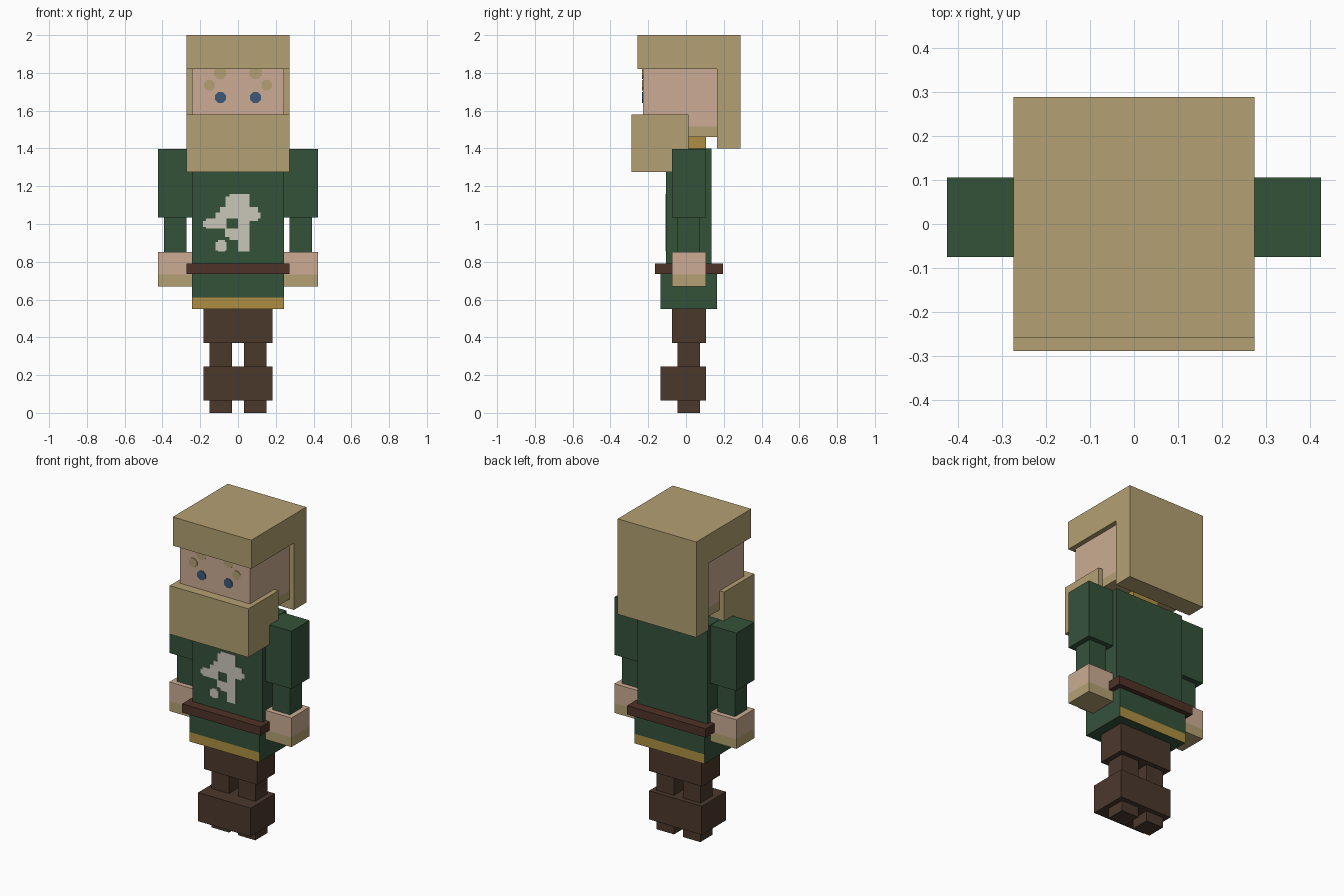
import bpy, bmesh, math
from mathutils import Vector

if "Cube" in bpy.data.objects:
    bpy.data.objects.remove(bpy.data.objects["Cube"])


def material(name, rgb):
    def lin(c):
        c /= 255
        return c / 12.92 if c <= 0.04045 else ((c + 0.055) / 1.055) ** 2.4
    m = bpy.data.materials.new(name)
    m.diffuse_color = (*[lin(c) for c in rgb], 1)
    m.use_nodes = True
    m.node_tree.nodes["Principled BSDF"].inputs["Base Color"].default_value = m.diffuse_color
    return m


HAIR = material("straw_hair", (180, 160, 115))
SKIN = material("skin", (204, 172, 147))
GREEN = material("green_cloth", (52, 82, 58))
GOLD = material("gold_trim", (174, 143, 66))
BELT = material("belt_leather", (78, 50, 40))
BOOT = material("boot_leather", (75, 56, 44))
BONE = material("pale_motif", (202, 198, 186))
BLUE = material("eye_blue", (60, 88, 118))


def finish(name, bm, mats):
    bmesh.ops.recalc_face_normals(bm, faces=bm.faces)
    me = bpy.data.meshes.new(name)
    bm.to_mesh(me)
    bm.free()
    for m in mats:
        me.materials.append(m)
    ob = bpy.data.objects.new(name, me)
    bpy.context.collection.objects.link(ob)
    return ob


def add_box(bm, x, y, z):
    lo, hi = Vector((x[0], y[0], z[0])), Vector((x[1], y[1], z[1]))
    vs = bmesh.ops.create_cube(bm, size=1)["verts"]
    for v in vs:
        v.co = (lo + hi) / 2 + v.co * (hi - lo)


def box(name, x, y, z, mat, band=None, band_mat=None, front_back_only=False):
    """Box with an optional coloured band below height `band`."""
    bm = bmesh.new()
    add_box(bm, x, y, z)
    mats = [mat]
    if band:
        mats.append(band_mat)
        bmesh.ops.bisect_plane(bm, geom=bm.verts[:] + bm.edges[:] + bm.faces[:],
                               plane_co=(0, 0, band), plane_no=(0, 0, 1))
        bm.normal_update()
        for f in bm.faces:
            if f.calc_center_median().z < band and (
                    not front_back_only or abs(f.normal.y) > 0.5):
                f.material_index = 1
    return finish(name, bm, mats)


def pair(name, x, y, z, *args):
    """The same box on both sides of the body."""
    box("right_" + name, (-x[1], -x[0]), y, z, *args)
    box("left_" + name, x, y, z, *args)


def dots(name, cx, cz, r, y, mat):
    """Mirrored pair of thin octagonal plates."""
    bm = bmesh.new()
    for s in (-1, 1):
        ring = [bm.verts.new((s * cx + r * math.cos(a), y, cz + r * math.sin(a)))
                for a in [math.pi / 8 + i * math.pi / 4 for i in range(8)]]
        face = bm.faces.new(ring)
        out = bmesh.ops.extrude_face_region(bm, geom=[face])["geom"]
        for v in out:
            if isinstance(v, bmesh.types.BMVert):
                v.co.y -= 0.004
    finish(name, bm, [mat])


# Head, face and neck
box("head", (-0.243, 0.243), (-0.228, 0.20), (1.46, 1.90), SKIN, 1.515, HAIR)
box("neck", (-0.09, 0.09), (-0.075, 0.105), (1.38, 1.48), GOLD)
dots("eyes", 0.093, 1.67, 0.031, -0.228, BLUE)
dots("outer_brows", 0.151, 1.735, 0.030, -0.228, HAIR)
dots("inner_brows", 0.094, 1.80, 0.035, -0.228, HAIR)

# Hair: fringe and back as one extruded side profile
bm = bmesh.new()
profile = [(-0.258, 1.82), (0.165, 1.82), (0.165, 1.40), (0.288, 1.40),
           (0.288, 2.0), (-0.258, 2.0)]
side = bm.faces.new([bm.verts.new((-0.273, y, z)) for y, z in profile])
for g in bmesh.ops.extrude_face_region(bm, geom=[side])["geom"]:
    if isinstance(g, bmesh.types.BMVert):
        g.co.x = 0.273
finish("hair", bm, [HAIR])

# Beard
box("beard", (-0.273, 0.273), (-0.288, 0.012), (1.275, 1.58), HAIR)

# Tunic, skirt and belt
box("tunic", (-0.243, 0.243), (-0.105, 0.135), (0.70, 1.40), GREEN)
box("skirt", (-0.243, 0.243), (-0.135, 0.165), (0.55, 0.75), GREEN, 0.61, GOLD, True)
box("belt", (-0.273, 0.273), (-0.165, 0.195), (0.735, 0.79), BELT)

# Chest motif built from thin plates
bm = bmesh.new()
for x0, x1, z0, z1 in [(-0.065, 0.06, 1.09, 1.145), (-0.045, 0.06, 1.145, 1.16),
                       (-0.095, 0.10, 1.06, 1.09), (-0.12, 0.12, 1.03, 1.06),
                       (0.0, 0.105, 1.015, 1.09), (-0.17, -0.06, 0.975, 1.03),
                       (-0.185, -0.06, 0.985, 1.015), (0.0, 0.06, 0.855, 1.06),
                       (-0.07, 0.0, 0.93, 0.975), (-0.045, 0.0, 0.915, 0.93),
                       (-0.12, -0.06, 0.86, 0.905), (-0.105, -0.07, 0.855, 0.915)]:
    add_box(bm, (x0, x1), (-0.109, -0.104), (z0, z1))
finish("chest_motif", bm, [BONE])

# Arms
pair("sleeve", (0.243, 0.424), (-0.075, 0.105), (1.035, 1.398), GREEN)
pair("forearm", (0.273, 0.393), (-0.045, 0.075), (0.84, 1.05), GREEN)
pair("hand", (0.243, 0.424), (-0.075, 0.105), (0.67, 0.853), SKIN, 0.732, HAIR)

# Legs
pair("thigh", (0.0, 0.183), (-0.075, 0.105), (0.37, 0.56), BOOT)
pair("shin", (0.031, 0.152), (-0.045, 0.075), (0.0, 0.39), BOOT)
pair("boot", (0.0, 0.183), (-0.135, 0.105), (0.065, 0.245), BOOT)
